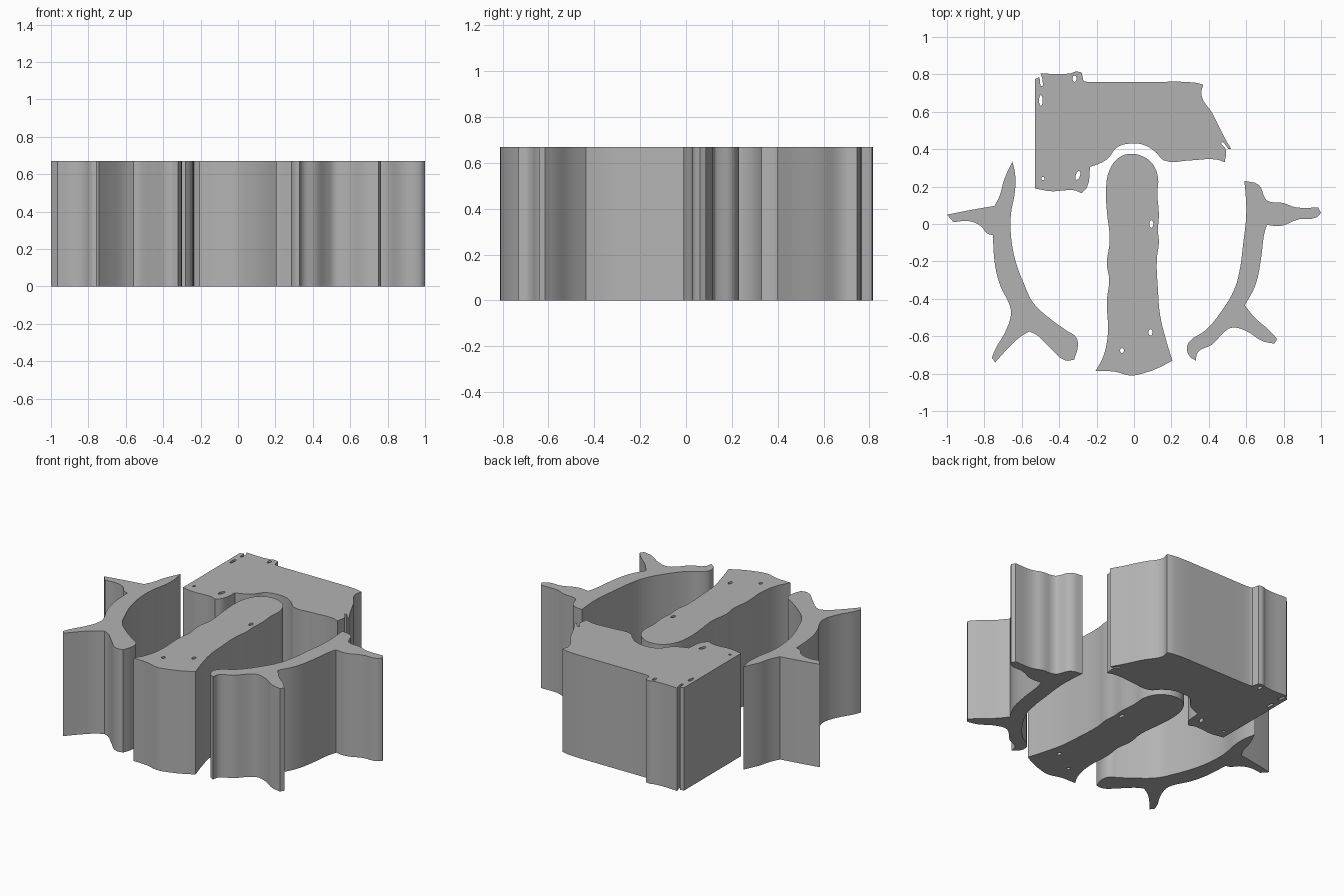
import bpy
import math
from mathutils import Vector

if "Cube" in bpy.data.objects:
    bpy.data.objects.remove(bpy.data.objects["Cube"])

HEIGHT = 0.67

grey = bpy.data.materials.new("plain grey")
grey.use_nodes = True
grey.diffuse_color = (0.45, 0.45, 0.45, 1)
grey.node_tree.nodes["Principled BSDF"].inputs["Base Color"].default_value = (0.45, 0.45, 0.45, 1)


def add_loop(curve, pts):
    """Closed outline: gentle bends are rounded, strong turns stay sharp."""
    spline = curve.splines.new('BEZIER')
    spline.bezier_points.add(len(pts) - 1)
    spline.use_cyclic_u = True
    vecs = [Vector(p) for p in pts]
    for i, bp in enumerate(spline.bezier_points):
        bp.co = (*vecs[i], 0)
        turn = (vecs[i] - vecs[i - 1]).angle(vecs[(i + 1) % len(vecs)] - vecs[i])
        kind = 'AUTO' if turn < math.radians(50) else 'VECTOR'
        bp.handle_left_type = bp.handle_right_type = kind


def ellipse(x, y, rx, ry, tilt=0):
    c, s = math.cos(tilt), math.sin(tilt)
    ring = [(rx * math.cos(a), ry * math.sin(a)) for a in (k * math.pi / 4 for k in range(8))]
    return [(x + u * c - v * s, y + u * s + v * c) for u, v in ring]


def extrude_part(name, outline, holes=()):
    """Fill an outline with its holes and extrude it to the full height."""
    curve = bpy.data.curves.new(name, 'CURVE')
    curve.dimensions = '2D'
    curve.fill_mode = 'BOTH'
    curve.resolution_u = 4
    curve.extrude = HEIGHT / 2
    curve.materials.append(grey)
    add_loop(curve, outline)
    for h in holes:
        add_loop(curve, ellipse(*h))
    obj = bpy.data.objects.new(name, curve)
    obj.location.z = HEIGHT / 2
    bpy.context.collection.objects.link(obj)
    bpy.ops.object.select_all(action='DESELECT')
    obj.select_set(True)
    bpy.context.view_layer.objects.active = obj
    bpy.ops.object.convert(target='MESH')
    # Weld caps to walls so that shading and edges are clean
    bpy.ops.object.mode_set(mode='EDIT')
    bpy.ops.mesh.select_all(action='SELECT')
    bpy.ops.mesh.remove_doubles(threshold=0.0005)
    bpy.ops.mesh.normals_make_consistent(inside=False)
    bpy.ops.object.mode_set(mode='OBJECT')
    bpy.ops.object.shade_smooth_by_angle(angle=math.radians(35))


# Block at the back, with an arched cut-out around the column's head
extrude_part("back_block", [
    (-0.53, 0.775), (-0.505, 0.785), (-0.50, 0.735), (-0.487, 0.74), (-0.49, 0.775),
    (-0.50, 0.805), (-0.34, 0.805), (-0.31, 0.815), (-0.28, 0.81), (-0.27, 0.765),
    (-0.25, 0.76), (0.10, 0.76), (0.33, 0.755), (0.37, 0.745), (0.36, 0.69),
    (0.42, 0.59), (0.48, 0.47), (0.52, 0.40), (0.505, 0.40), (0.475, 0.44),
    (0.465, 0.43), (0.49, 0.40), (0.485, 0.33), (0.44, 0.345), (0.30, 0.34),
    (0.16, 0.34), (0.12, 0.38), (0.06, 0.42), (-0.02, 0.43), (-0.09, 0.41),
    (-0.14, 0.35), (-0.18, 0.325), (-0.235, 0.305), (-0.25, 0.20), (-0.28, 0.165),
    (-0.32, 0.18), (-0.37, 0.18), (-0.44, 0.175), (-0.53, 0.19)],
    [(-0.498, 0.66, 0.009, 0.03), (-0.318, 0.777, 0.01, 0.018),
     (-0.30, 0.26, 0.011, 0.026, -0.3), (-0.487, 0.243, 0.008, 0.009)])

# Long central column with a rounded head and flared foot
extrude_part("central_column", [
    (-0.02, 0.375), (0.05, 0.36), (0.10, 0.32), (0.128, 0.25), (0.125, 0.16),
    (0.133, 0.05), (0.128, -0.03), (0.133, -0.10), (0.122, -0.19), (0.128, -0.35),
    (0.14, -0.49), (0.17, -0.615), (0.205, -0.73), (0.14, -0.765), (0.06, -0.795),
    (-0.02, -0.81), (-0.10, -0.79), (-0.205, -0.785), (-0.165, -0.71), (-0.14, -0.59),
    (-0.145, -0.41), (-0.133, -0.30), (-0.145, -0.21), (-0.13, -0.09), (-0.145, 0.07),
    (-0.15, 0.18), (-0.13, 0.29), (-0.08, 0.355)],
    [(0.093, 0.0, 0.01, 0.021), (0.088, -0.58, 0.01, 0.018), (-0.064, -0.677, 0.01, 0.014)])

# Branching curved wall on the right side (-x)
extrude_part("right_branch", [
    (-0.65, 0.335), (-0.635, 0.26), (-0.637, 0.17), (-0.657, 0.06), (-0.66, -0.02),
    (-0.652, -0.11), (-0.63, -0.21), (-0.588, -0.32), (-0.54, -0.42), (-0.45, -0.505),
    (-0.36, -0.57), (-0.31, -0.605), (-0.30, -0.65), (-0.32, -0.725), (-0.365, -0.73),
    (-0.45, -0.66), (-0.525, -0.59), (-0.56, -0.575), (-0.61, -0.605), (-0.67, -0.66),
    (-0.742, -0.74), (-0.76, -0.715), (-0.742, -0.67), (-0.69, -0.58), (-0.658, -0.485),
    (-0.663, -0.44), (-0.715, -0.33), (-0.743, -0.22), (-0.755, -0.06), (-0.785, -0.05),
    (-0.82, -0.01), (-0.88, 0.015), (-0.965, 0.01), (-1.0, 0.05), (-0.90, 0.07),
    (-0.745, 0.097), (-0.717, 0.155), (-0.695, 0.235)])

# Branching curved wall on the left side (+x)
extrude_part("left_branch", [
    (0.59, 0.23), (0.665, 0.21), (0.70, 0.14), (0.712, 0.125), (0.80, 0.112),
    (0.86, 0.09), (0.985, 0.088), (1.0, 0.06), (0.975, 0.035), (0.88, 0.025),
    (0.785, -0.01), (0.71, -0.005), (0.695, -0.06), (0.68, -0.18), (0.648, -0.33),
    (0.592, -0.435), (0.65, -0.505), (0.725, -0.57), (0.765, -0.615), (0.75, -0.64),
    (0.685, -0.625), (0.595, -0.57), (0.52, -0.555), (0.48, -0.58), (0.417, -0.645),
    (0.342, -0.685), (0.33, -0.73), (0.30, -0.71), (0.283, -0.66), (0.30, -0.625),
    (0.38, -0.57), (0.465, -0.47), (0.54, -0.34), (0.567, -0.235), (0.583, -0.11),
    (0.60, 0.05), (0.597, 0.155)])
